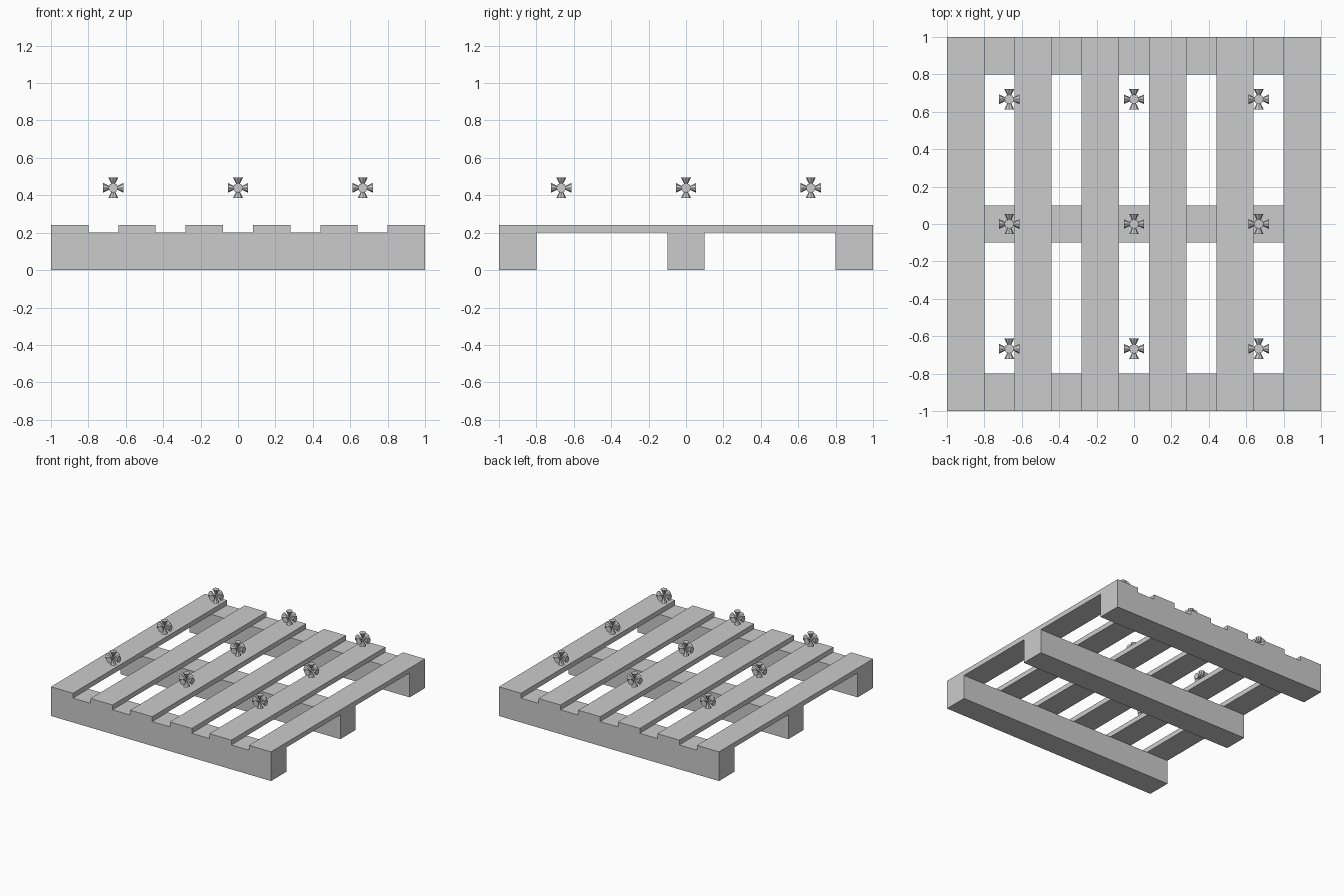
import bpy, bmesh
from mathutils import Vector, Matrix

if "Cube" in bpy.data.objects:
    bpy.data.objects.remove(bpy.data.objects["Cube"])


def finish(name, bm):
    mesh = bpy.data.meshes.new(name)
    bm.to_mesh(mesh)
    bm.free()
    obj = bpy.data.objects.new(name, mesh)
    bpy.context.collection.objects.link(obj)
    return obj


def box(name, center, size):
    bm = bmesh.new()
    m = Matrix.Translation(center) @ Matrix.Diagonal((*size, 1))
    bmesh.ops.create_cube(bm, size=1, matrix=m)
    return finish(name, bm)


# Three support beams along x
for i, y in enumerate((-0.9, 0, 0.9)):
    box(f"support_beam_{i + 1}", (0, y, 0.1), (2, 0.2, 0.2))

# Six deck slats along y
for i in range(6):
    box(f"deck_slat_{i + 1}", (-0.9 + 0.36 * i, 0, 0.22), (0.2, 2, 0.04))

# Marker: six cones with their tips meeting at the centre
R, W = 0.054, 0.026
bm = bmesh.new()
for axis in range(3):
    for sign in (-1, 1):
        d = Vector((0, 0, 0))
        d[axis] = sign
        rot = Vector((0, 0, -1)).rotation_difference(d).to_matrix().to_4x4()
        m = Matrix.Translation(d * R / 2) @ rot
        bmesh.ops.create_cone(bm, cap_ends=True, segments=8, radius1=W,
                              radius2=0, depth=R, matrix=m)
marker = finish("marker_5", bm)

# 3 x 3 grid of floating markers sharing one mesh
for i in range(9):
    pos = ((i % 3 - 1) * 0.667, (i // 3 - 1) * 0.667, 0.44)
    if i == 4:
        marker.location = pos
        continue
    copy = bpy.data.objects.new(f"marker_{i + 1}", marker.data)
    copy.location = pos
    bpy.context.collection.objects.link(copy)
